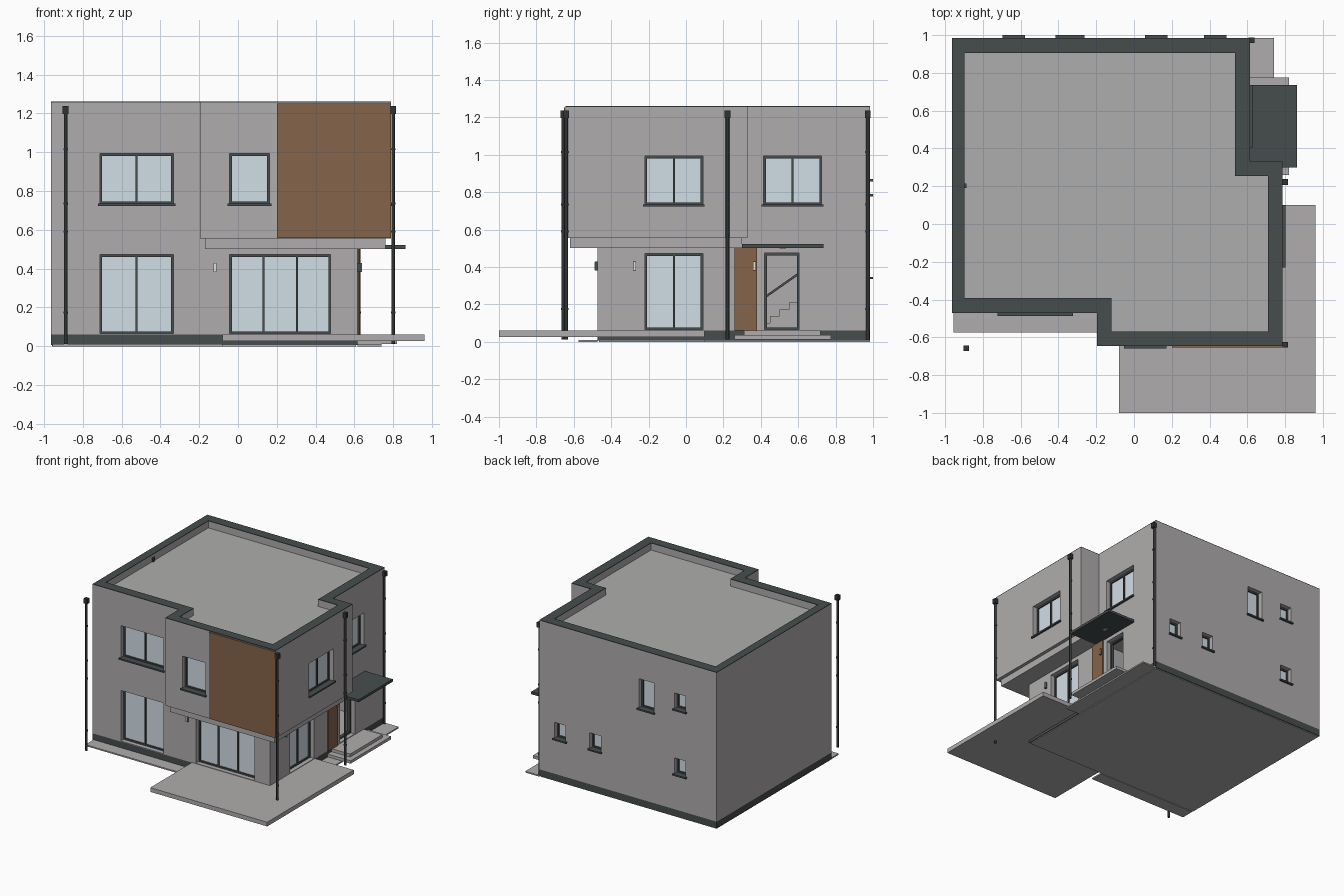
import bpy, bmesh, math
from mathutils import Vector

if "Cube" in bpy.data.objects:
    bpy.data.objects.remove(bpy.data.objects["Cube"])


def material(name, rgb):
    m = bpy.data.materials.new(name)
    m.diffuse_color = (*rgb, 1)
    m.use_nodes = True
    m.node_tree.nodes["Principled BSDF"].inputs["Base Color"].default_value = m.diffuse_color
    return m


WALL = material("warm grey render", (0.435, 0.415, 0.418))
DECK = material("roof grey", (0.42, 0.42, 0.418))
DARK = material("dark slate", (0.062, 0.073, 0.073))
PIPE = material("pipe charcoal", (0.03, 0.034, 0.036))
WOOD = material("brown cladding", (0.235, 0.13, 0.068))
GLASS = material("pale blue glass", (0.64, 0.73, 0.79))
LIGHT = material("lamp glass", (0.68, 0.79, 0.77))


def finish(name, bm, mat):
    bmesh.ops.recalc_face_normals(bm, faces=bm.faces)
    me = bpy.data.meshes.new(name)
    bm.to_mesh(me)
    bm.free()
    me.materials.append(mat)
    ob = bpy.data.objects.new(name, me)
    bpy.context.collection.objects.link(ob)
    return ob


def add_box(bm, b):
    x0, x1, y0, y1, z0, z1 = b
    vs = bmesh.ops.create_cube(bm, size=1)["verts"]
    for v in vs:
        v.co = Vector((x1 if v.co.x > 0 else x0, y1 if v.co.y > 0 else y0,
                       z1 if v.co.z > 0 else z0))


def boxes(name, mat, *bounds):
    bm = bmesh.new()
    for b in bounds:
        add_box(bm, b)
    return finish(name, bm, mat)


def prism(name, mat, outline, z0, z1):
    bm = bmesh.new()
    low = [bm.verts.new((x, y, z0)) for x, y in outline]
    high = [bm.verts.new((x, y, z1)) for x, y in outline]
    bm.faces.new(low)
    bm.faces.new(high)
    for i in range(len(low)):
        bm.faces.new((low[i - 1], low[i], high[i], high[i - 1]))
    return finish(name, bm, mat)


def cut(target, cutter):
    """Subtract the cutter, then throw it away."""
    mod = target.modifiers.new("cut", "BOOLEAN")
    mod.operation, mod.solver, mod.object = "DIFFERENCE", "EXACT", cutter
    bpy.context.view_layer.objects.active = target
    bpy.ops.object.modifier_apply(modifier=mod.name)
    bpy.data.objects.remove(cutter, do_unlink=True)


def on_side(side, p, u0, u1, d0, d1, z0, z1):
    """Box on a wall plane p: u runs along the wall, d points outward."""
    if side == "front":
        return (u0, u1, p - d1, p - d0, z0, z1)
    if side == "back":
        return (u0, u1, p + d0, p + d1, z0, z1)
    return (p + d0, p + d1, u0, u1, z0, z1)


# Main masses: ground floor, overhanging upper floor with sunken roof
OUTER = [(-.963, .985), (.615, .985), (.615, .33), (.787, .33),
         (.787, -.645), (-.195, -.645), (-.195, -.472), (-.963, -.472)]
INNER = [(-.898, .905), (.535, .905), (.535, .255), (.71, .255),
         (.71, -.57), (-.12, -.57), (-.12, -.392), (-.898, -.392)]
ground = boxes("ground_floor_walls", WALL, (-.963, .615, -.472, .985, .06, .555))
upper = prism("upper_floor_walls", WALL, OUTER, .555, 1.256)
cut(upper, prism("cutter", WALL, INNER, 1.195, 1.4))
coping = prism("parapet_coping", DARK, OUTER, 1.256, 1.261)
cut(coping, prism("cutter", DARK, INNER, 1.2, 1.4))
prism("roof_deck", DECK, INNER, 1.19, 1.203)
boxes("roof_overflow", DARK, (-.9, -.888, .19, .215, 1.203, 1.235))
boxes("soffit_band", WALL, (-.17, .76, -.62, .30, .501, .556))

# Base with grey underside, paving strips, terrace and entrance steps
boxes("plinth", DARK, (-.963, .615, -.472, .985, .006, .06))
boxes("base_slab", WALL, (-.957, .609, -.466, .979, 0, .008))
boxes("paving", WALL, (-.955, -.08, -.575, -.472, 0, .011),
      (.615, .74, .10, .985, 0, .011))
boxes("terrace", WALL, (-.08, .96, -1, -.472, .027, .061),
      (.615, .96, -.472, .10, .027, .061))
boxes("entrance_steps", WALL, (.6, .82, .26, .775, .013, .036),
      (.6, .78, .31, .72, .036, .06))


def window(name, wall, side, p, u0, u1, z0, z1, panes=2, sill=True, glass=True):
    """Cut an opening, then add frame with mullions, glass and sill."""
    t = .012
    cut(wall, boxes("cutter", WALL, on_side(side, p, u0, u1, -.07, .05, z0, z1)))
    bars = [(u0, u1, z0, z0 + t), (u0, u1, z1 - t, z1),
            (u0, u0 + t, z0, z1), (u1 - t, u1, z0, z1)]
    for i in range(1, panes):
        c = u0 + (u1 - u0) * i / panes
        bars.append((c - .005, c + .005, z0, z1))
    boxes(name + "_frame", DARK,
          *[on_side(side, p, a, b, -.06, -.035, c, d) for a, b, c, d in bars])
    if glass:
        boxes(name + "_glass", GLASS, on_side(side, p, u0, u1, -.052, -.045, z0, z1))
    if sill:
        boxes(name + "_sill", DARK,
              on_side(side, p, u0 - .01, u1 + .01, -.04, .015, z0 - .01, z0 + .002))


# Windows: front, right side, back
window("front_left_door", ground, "front", -.472, -.712, -.332, .065, .472, 2, False)
window("front_terrace_door", ground, "front", -.472, -.043, .477, .065, .472, 3, False)
window("front_left_window", upper, "front", -.472, -.712, -.332, .733, .993)
window("front_right_window", upper, "front", -.645, -.043, .162, .733, .993, 1)
window("side_terrace_door", ground, "right", .615, -.22, .09, .065, .472, 2, False)
window("side_front_window", upper, "right", .787, -.22, .09, .733, .993)
window("side_rear_window", upper, "right", .615, .415, .725, .733, .993)
for i, (u, w, z0, z1, wall) in enumerate([
        (.43, .05, .345, .473, ground), (.118, .05, .345, .473, ground),
        (-.637, .05, .345, .473, ground), (-.637, .05, .868, .995, upper),
        (-.338, .067, .788, 1.025, upper)]):
    window(f"back_window_{i + 1}", wall, "back", .985, u - w, u + w, z0, z1, 1)

# Entrance hall behind the open door frame, with stairs and handrail
cut(ground, boxes("cutter", WALL, (.1, .56, .30, .88, .065, .53)))
window("entrance_side_light", ground, "right", .615, .42, .605, .065, .474, 1, False, False)
boxes("stairs", WALL, *[(.12, .3, .40 + i * .05, .87, .065 + i * .036, .101 + i * .036)
                        for i in range(9)])
rail = boxes("stair_handrail", DARK, (-.006, .006, -.17, .17, -.006, .006))
rail.location = (.31, .51, .30)
rail.rotation_euler.x = math.radians(35)

# Cladding, entrance door and canopy
boxes("front_cladding", WOOD, (.2, .789, -.653, -.645, .558, 1.252))
boxes("entrance_door", WOOD, (.615, .624, .26, .38, .061, .501))
boxes("canopy", DARK, (.6, .862, .30, .735, .502, .522))
boxes("canopy_light", DECK, (.70, .725, .50, .535, .5, .503))

# Wall lamps
for i, (side, p, u) in enumerate([("front", -.472, -.118), ("right", .615, -.275),
                                  ("right", .622, .365)]):
    boxes(f"lamp_body_{i + 1}", DARK, on_side(side, p, u - .008, u + .008, 0, .014, .382, .43))
    boxes(f"lamp_glass_{i + 1}", LIGHT, on_side(side, p, u - .007, u + .007, .012, .017, .384, .428))

# Downpipes with hoppers and clamps
for i, (x, y) in enumerate([(-.888, -.657), (.799, -.64), (.799, .222), (.622, .972)]):
    bm = bmesh.new()
    for r, z0, z1 in [(.0095, .012, 1.21)] + [(.0115, z, z + .01) for z in (.17, .585, .73, 1.01)]:
        vs = bmesh.ops.create_cone(bm, cap_ends=True, segments=16, radius1=r,
                                   radius2=r, depth=z1 - z0)["verts"]
        bmesh.ops.translate(bm, vec=(x, y, (z0 + z1) / 2), verts=vs)
    add_box(bm, (x - .015, x + .015, y - .015, y + .015, 1.197, 1.237))
    pipe = finish(f"downpipe_{i + 1}", bm, PIPE)
    bpy.ops.object.select_all(action="DESELECT")
    pipe.select_set(True)
    bpy.context.view_layer.objects.active = pipe
    bpy.ops.object.shade_smooth_by_angle(angle=math.radians(40))
